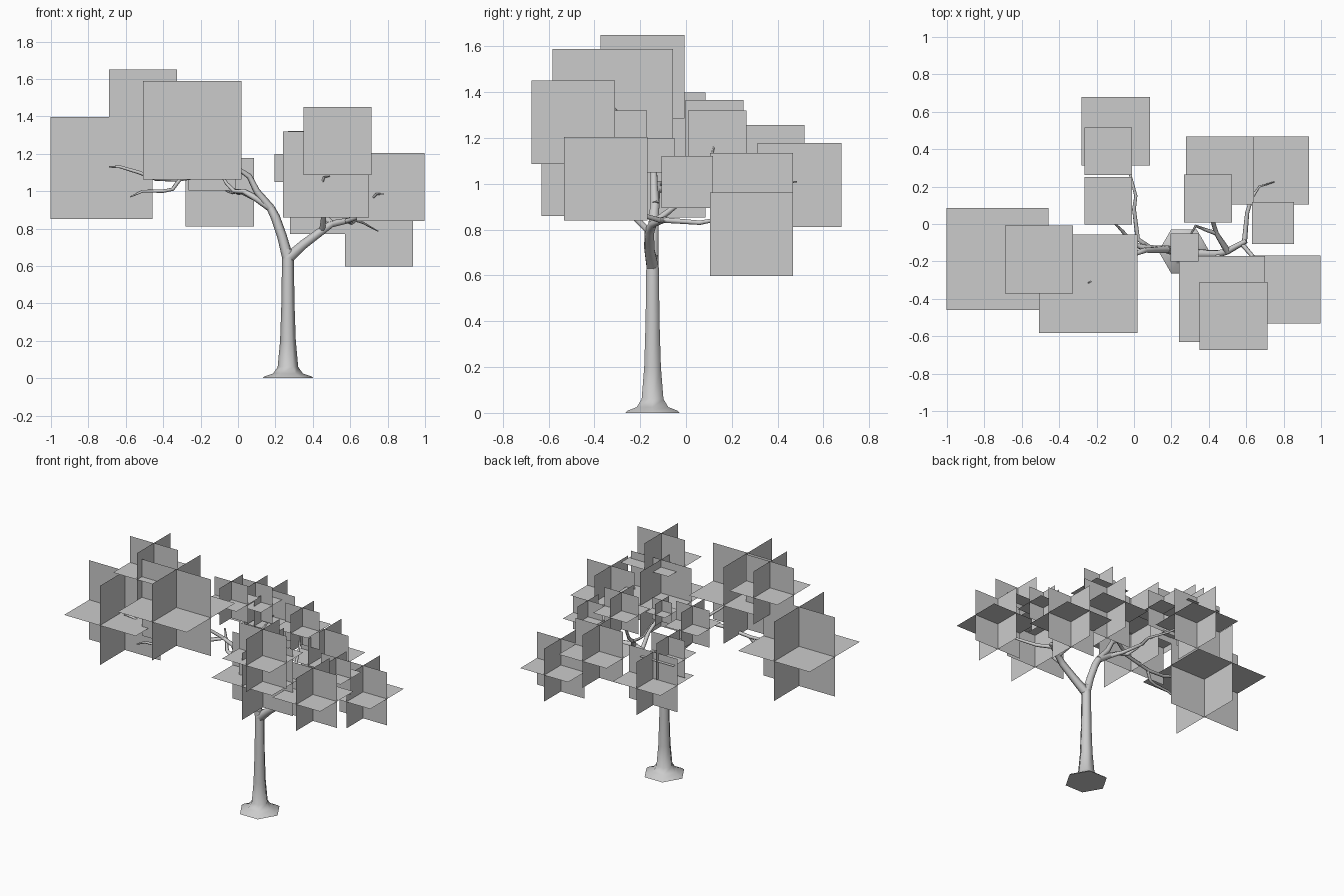
import bpy, bmesh, math
from mathutils import Vector

def finish(bm, name, smooth):
    me = bpy.data.meshes.new(name)
    bm.to_mesh(me)
    bm.free()
    ob = bpy.data.objects.new(name, me)
    bpy.context.collection.objects.link(ob)
    if smooth:
        bpy.ops.object.select_all(action='DESELECT')
        ob.select_set(True)
        bpy.context.view_layer.objects.active = ob
        bpy.ops.object.shade_smooth_by_angle(angle=math.radians(62))
    return ob

def tube(name, pts, sides=6):
    """Tapered tube through (x, y, z, radius) points."""
    bm = bmesh.new()
    P = [Vector(p[:3]) for p in pts]
    rings = []
    u = Vector((1, 0, 0))
    for i, p in enumerate(P):
        d = (P[min(i + 1, len(P) - 1)] - P[max(i - 1, 0)]).normalized()
        u = u - d * u.dot(d)
        if u.length < 0.1:
            u = d.orthogonal()
        u.normalize()
        v = d.cross(u)
        rings.append([bm.verts.new(p + pts[i][3] * (u * math.cos(a) + v * math.sin(a)))
                      for a in (k * math.tau / sides for k in range(sides))])
    for a, b in zip(rings, rings[1:]):
        for k in range(sides):
            j = (k + 1) % sides
            bm.faces.new((a[k], a[j], b[j], b[k]))
    bm.faces.new(rings[0][::-1])
    bm.faces.new(rings[-1])
    return finish(bm, name, True)

def leaf_cross(name, x, y, z, size):
    """Three squares crossing at right angles."""
    bm = bmesh.new()
    h, c = size / 2, Vector((x, y, z))
    for a, b in ((0, 1), (0, 2), (1, 2)):
        vs = []
        for s, t in ((-h, -h), (h, -h), (h, h), (-h, h)):
            o = Vector((0, 0, 0))
            o[a], o[b] = s, t
            vs.append(bm.verts.new(c + o))
        bm.faces.new(vs)
    return finish(bm, name, False)

# Trunk with flared foot
X, Y = 0.267, -0.146
tube("trunk", [(X, Y, z, r) for z, r in
     ((0, .136), (.01, .125), (.025, .08), (.06, .055), (.2, .042), (.4, .035), (.62, .032), (.69, .028))])

# Main limbs and their branches
limb_r = (.50, -.145, .825, .019)
limb_l = (.175, -.135, .91, .022)
fork = (.03, -.12, 1.0, .014)
tube("limb_right", [(X, Y, .64, .03), (.35, -.16, .715, .025), (.45, -.16, .79, .022), limb_r, (.60, -.09, .845, .014)])
tube("limb_left", [(X, Y, .64, .03), (.235, -.143, .76, .026), (.20, -.14, .86, .025), limb_l])
tube("branch_right_back", [(.59, -.10, .842, .014), (.605, .06, .83, .011), (.63, .14, .845, .009),
     (.67, .20, .83, .006), (.75, .225, .785, .003)])
tube("branch_right_front", [(.58, -.11, .84, .013), (.64, -.18, .86, .011), (.69, -.29, .93, .009),
     (.74, -.37, .985, .006), (.78, -.385, .985, .003)])
tube("branch_right_middle", [limb_r, (.44, -.05, .90, .013), (.42, .02, .95, .011), (.40, .10, 1.08, .007), (.39, .13, 1.19, .003)])
tube("branch_right_twig", [(.44, -.05, .90, .012), (.38, -.03, .94, .009), (.33, -.01, .98, .007), (.30, -.06, 1.06, .004)])
tube("branch_right_high", [(.45, -.16, .79, .016), (.46, -.25, .88, .013), (.43, -.35, .98, .010),
     (.46, -.41, 1.075, .006), (.49, -.425, 1.08, .003)])
tube("branch_left_mid", [limb_l, (.10, -.13, .96, .018), fork, (-.02, -.09, 1.0, .012), (-.06, -.04, 1.04, .009), (-.10, .0, 1.10, .005)])
tube("branch_left_back", [(.09, -.13, .965, .016), (.02, -.08, .995, .013), (0, .08, .99, .011), (.01, .15, 1.0, .009),
     (-.03, .30, .99, .007), (-.06, .42, 1.0, .005), (-.07, .485, 1.01, .003)])
tube("branch_left_upper", [limb_l, (.10, -.14, 1.0, .018), (.06, -.14, 1.08, .015), (0, -.16, 1.12, .013),
     (-.12, -.22, 1.09, .012), (-.33, -.24, 1.06, .011)])
tube("branch_left_top", [(0, -.16, 1.12, .012), (-.10, -.23, 1.2, .009), (-.2, -.29, 1.3, .006), (-.245, -.315, 1.335, .003)])
tube("branch_far_left_upper", [(-.31, -.24, 1.06, .011), (-.44, -.24, 1.065, .010), (-.53, -.25, 1.10, .010),
     (-.63, -.25, 1.13, .008), (-.69, -.25, 1.13, .004)])
tube("branch_far_left_lower", [(-.31, -.24, 1.065, .011), (-.35, -.26, 1.01, .010), (-.40, -.27, 1.0, .010),
     (-.51, -.28, 1.0, .008), (-.575, -.28, .97, .004)])

# Foliage: crossed squares
for i, f in enumerate((
        (-.73, -.187, 1.125, .545), (-.508, -.19, 1.467, .365), (-.245, -.32, 1.325, .527),
        (.533, -.492, 1.268, .364), (.47, -.4, 1.09, .46), (.816, -.35, 1.022, .364),
        (.753, .286, .78, .364), (.46, .286, .953, .364), (-.097, .495, .995, .366),
        (-.138, .39, 1.13, .254), (-.138, .125, 1.238, .254), (.395, .137, 1.193, .256),
        (.743, .005, 1.008, .226), (.27, -.125, 1.125, .15))):
    leaf_cross(f"foliage_{i + 1}", *f)
